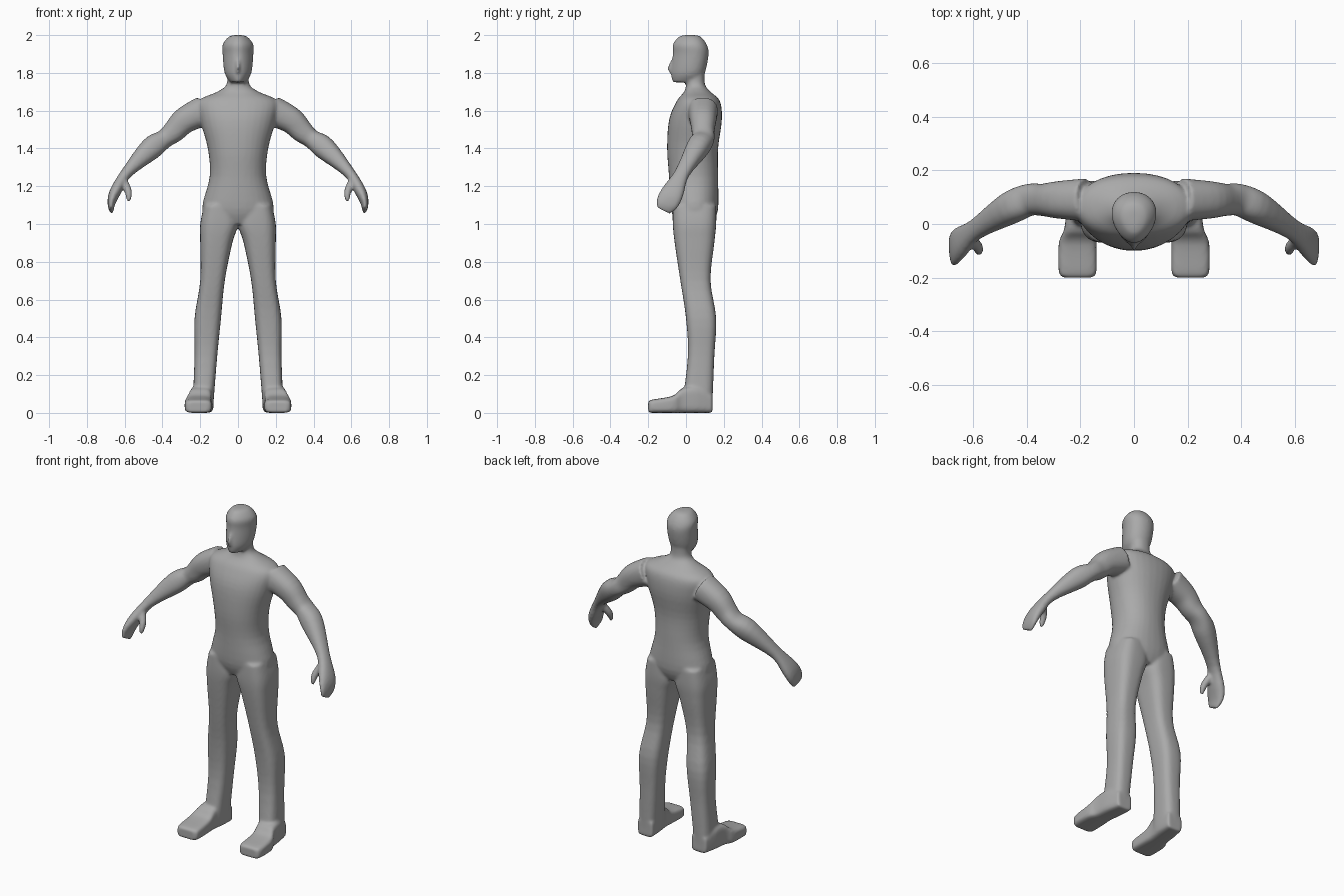
import bpy, bmesh, math
from mathutils import Vector

cube = bpy.data.objects.get("Cube")
if cube:
    bpy.data.objects.remove(cube, do_unlink=True)

grey = bpy.data.materials.new("plain grey")
grey.use_nodes = True
colour = (0.4, 0.4, 0.4, 1)
grey.diffuse_color = colour
grey.node_tree.nodes["Principled BSDF"].inputs["Base Color"].default_value = colour

AXIS_X, AXIS_Y, AXIS_Z = Vector((1, 0, 0)), Vector((0, 1, 0)), Vector((0, 0, 1))
SIDES = 32
STEPS = 4
bm = bmesh.new()


def flow(rows):
    """Add rows between the given ones along a smooth curve through them."""
    result = []
    for index in range(len(rows) - 1):
        before, start = rows[max(index - 1, 0)], rows[index]
        end, after = rows[index + 1], rows[min(index + 2, len(rows) - 1)]
        for step in range(STEPS):
            t = step / STEPS
            result.append([
                b + t / 2 * (c - a + t * (2 * a - 5 * b + 4 * c - d + t * (3 * (b - c) + d - a)))
                for a, b, c, d in zip(before, start, end, after)])
    return result + [list(rows[-1])]


def loft(sections, power=2.0, taper=0.0):
    """Skin rounded rings; each section is a centre and two half-axis vectors."""
    rings = []
    for centre, across, along in sections:
        ring = []
        for index in range(SIDES):
            angle = math.tau * index / SIDES
            cosine, sine = math.cos(angle), math.sin(angle)
            u = math.copysign(abs(cosine) ** (2 / power), cosine)
            v = math.copysign(abs(sine) ** (2 / power), sine)
            ring.append(bm.verts.new(centre + across * u * (1 + taper * v) + along * v))
        rings.append(ring)
    faces = [bm.faces.new(reversed(rings[0])), bm.faces.new(rings[-1])]
    for lower, upper in zip(rings, rings[1:]):
        for index in range(SIDES):
            following = (index + 1) % SIDES
            faces.append(bm.faces.new((lower[index], lower[following],
                                       upper[following], upper[index])))
    bmesh.ops.recalc_face_normals(bm, faces=faces)


def upright(rows, centre_x=None, **shape):
    """Level rings from rows of height, half width, front, back, middle x."""
    loft([(Vector((middle, (front + back) / 2, height)),
           AXIS_X * half, AXIS_Y * (back - front) / 2)
          for height, half, front, back, middle in flow(rows)], **shape)


def central(rows, **shape):
    upright([(*row, 0) for row in rows], **shape)


def limb(rows, side, **shape):
    """Rings square to a path, from rows of x, y, z, half width, half thickness."""
    rows = flow(rows)
    points = [Vector((side * x, y, z)) for x, y, z, wide, thick in rows]
    sections = []
    for index, (point, row) in enumerate(zip(points, rows)):
        ahead = points[min(index + 1, len(points) - 1)]
        behind = points[max(index - 1, 0)]
        direction = (ahead - behind).normalized()
        breadth = (AXIS_Y - direction * direction.y).normalized()
        sections.append((point, breadth * row[-2], direction.cross(breadth) * row[-1]))
    loft(sections, **shape)


# torso and neck
central([(1, .13, -.05, .14), (1.08, .19, -.08, .17), (1.25, .15, -.09, .17),
         (1.4, .16, -.1, .17), (1.55, .2, -.09, .19), (1.65, .21, -.05, .18),
         (1.7, .11, -.01, .13), (1.74, .06, 0, .1), (1.82, .06, 0, .1)], power=2.2)

# head, narrowing toward the face, and nose
central([(1.75, .04, -.07, .06), (1.8, .07, -.08, .1), (1.9, .08, -.07, .12),
         (1.95, .08, -.07, .11), (1.99, .05, -.04, .08), (2, .02, -.01, .05)], taper=.2)
central([(1.8, .01, -.09, -.05), (1.83, .01, -.1, -.05), (1.88, .01, -.07, -.05)])

# legs: height, inner x, outer x, front, back
legs = [(1.1, .02, .18, -.07, .16), (1, 0, .2, -.07, .16), (.9, .03, .2, -.06, .15),
        (.7, .07, .2, -.03, .13), (.5, .09, .23, 0, .16), (.3, .11, .23, .01, .15),
        (.05, .13, .24, -.02, .14)]

# arm running into a flat mitten hand
arm = [(.18, .09, 1.6, .08, .08), (.28, .09, 1.55, .07, .07), (.34, .09, 1.49, .06, .06),
       (.39, .09, 1.45, .06, .05), (.46, .06, 1.4, .06, .06), (.59, -.02, 1.27, .04, .03),
       (.65, -.07, 1.17, .06, .03), (.67, -.1, 1.11, .06, .02), (.67, -.12, 1.07, .04, .01)]
thumb = [(.61, -.05, 1.24, .02, .02), (.58, -.09, 1.17, .02, .02), (.58, -.11, 1.12, .01, .01)]

# foot from heel to toe: y, middle x, half width, top
foot = [(.14, .18, .05, .1), (.06, .19, .06, .14), (-.02, .2, .06, .13),
        (-.07, .21, .07, .09), (-.18, .21, .07, .07), (-.2, .21, .05, .06)]

for side in (1, -1):
    upright([(height, (outer - inner) / 2, front, back, side * (inner + outer) / 2)
             for height, inner, outer, front, back in legs], power=3)
    limb(arm, side, power=2.3)
    limb(thumb, side)
    loft([(Vector((side * middle, y, top / 2)), AXIS_X * half, AXIS_Z * top / 2)
          for y, middle, half, top in flow(foot)], power=4.5)

mesh = bpy.data.meshes.new("body")
bm.to_mesh(mesh)
bm.free()
mesh.materials.append(grey)
body = bpy.data.objects.new("body", mesh)
bpy.context.collection.objects.link(body)

# fuse the parts into one skin and soften the joins
fuse = body.modifiers.new("fuse", "REMESH")
fuse.mode = "VOXEL"
fuse.voxel_size = .008
fuse.use_smooth_shade = True
soften = body.modifiers.new("soften", "SMOOTH")
soften.factor = .5
soften.iterations = 8
